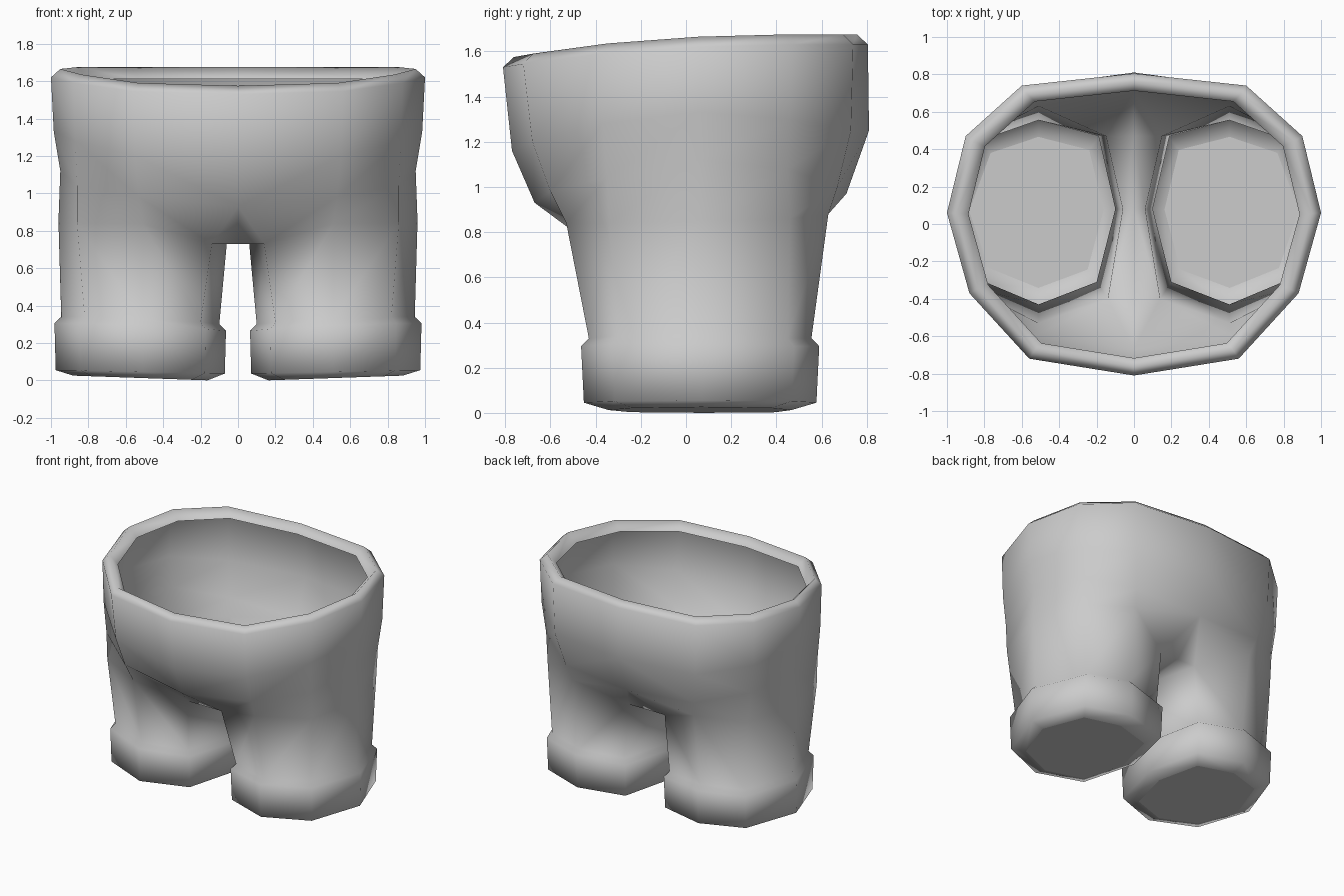
import bpy
import bmesh
from mathutils import Vector

default = bpy.data.objects.get("Cube")
if default:
    bpy.data.objects.remove(default, do_unlink=True)

cloth = bpy.data.materials.new("grey cloth")
cloth.use_nodes = True
GREY = (0.6, 0.6, 0.6, 1)
cloth.diffuse_color = GREY
cloth.node_tree.nodes["Principled BSDF"].inputs["Base Color"].default_value = GREY

bm = bmesh.new()


def ring(points):
    return [bm.verts.new(p) for p in points]


def bridge(upper, lower, closed=False):
    """Join two rings of equal length with quads."""
    n = len(upper)
    for i in range(n if closed else n - 1):
        j = (i + 1) % n
        bm.faces.new((upper[i], lower[i], lower[j], upper[j]))


def resize(points, sx, sy, drop, centre=(0, 0)):
    """Scale an outline about a centre and lower it."""
    cx, cy = centre
    return [(cx + (x - cx) * sx, cy + (y - cy) * sy, z - drop) for x, y, z in points]


# Waist outlines, half of the body from back centre round to front centre
waist = [(0, .805, 1.63), (.6, .74, 1.63), (.9, .47, 1.63), (1, .06, 1.62),
         (.88, -.37, 1.59), (.56, -.72, 1.545), (0, -.81, 1.53)]
hip = [(0, .81, 1.25), (.59, .73, 1.25), (.89, .46, 1.3), (.985, .06, 1.33),
       (.87, -.37, 1.28), (.55, -.68, 1.2), (0, -.77, 1.16)]
belly = [(0, .71, .97), (.54, .67, 1), (.86, .45, 1.08), (.95, .06, 1.12),
         (.86, -.35, 1.04), (.53, -.6, .98), (0, -.67, .93)]

# Rolled rim, then the outer wall of the body
rings = [ring(resize(waist, .885, .885, .02)),
         ring(resize(waist, .95, .94, -.045)),
         ring(waist), ring(hip), ring(belly)]
for a, b in zip(rings, rings[1:]):
    bridge(a, b)

# Leg outlines, from back round the outside to the front and the inside
thigh = [(.51, .63, .88), (.84, .46, .86), (.96, .06, .85), (.86, -.34, .84),
         (.51, -.53, .84), (.14, -.4, .73), (.06, .08, .73), (.15, .47, .73)]
ankle = [(.51, .555, .33), (.81, .45, .33), (.945, .07, .34), (.82, -.3, .34),
         (.51, -.43, .33), (.2, -.31, .31), (.1, .08, .3), (.19, .47, .31)]
mid = (.52, .06)
cuff_top = resize(ankle, 1.085, 1.07, .035, mid)
cuff_low = [(x, y, .045 + .02 * (x - .5)) for x, y, z in resize(ankle, 1.07, 1.045, 0, mid)]
sole = [(x, y, .012 + .035 * (x - .5)) for x, y, z in resize(ankle, .85, .82, 0, mid)]

leg = [ring(p) for p in (thigh, ankle, cuff_top, cuff_low, sole)]
for a, b in zip(leg, leg[1:]):
    bridge(a, b, closed=True)
sole_face = bm.faces.new(leg[-1])

# Body to thigh, and the crotch strip between the legs
body, top = rings[-1], leg[0]
bridge(body[1:6], top[:5])
inner = [top[5], top[6], top[7]]
seam = ring([(0, v.co.y, v.co.z) for v in inner])
bm.faces.new((body[5], top[4], inner[0], body[6]))
bm.faces.new((body[6], inner[0], seam[0]))
bm.faces.new((body[0], inner[2], top[0], body[1]))
bm.faces.new((body[0], seam[2], inner[2]))
bridge(inner, seam)

bmesh.ops.recalc_face_normals(bm, faces=bm.faces)
# Outside faces must point away from the body
probe = max(bm.faces, key=lambda f: f.calc_center_median().x)
if probe.normal.dot(Vector((1, 0, 0))) < 0:
    bmesh.ops.reverse_faces(bm, faces=bm.faces)
for f in bm.faces:
    f.smooth = f is not sole_face and f != sole_face

mesh = bpy.data.meshes.new("trousers")
bm.to_mesh(mesh)
bm.free()
mesh.materials.append(cloth)
trousers = bpy.data.objects.new("trousers", mesh)
bpy.context.collection.objects.link(trousers)
mirror = trousers.modifiers.new("other_half", "MIRROR")
mirror.use_axis[0] = True
mirror.use_clip = True
mirror.merge_threshold = .001
